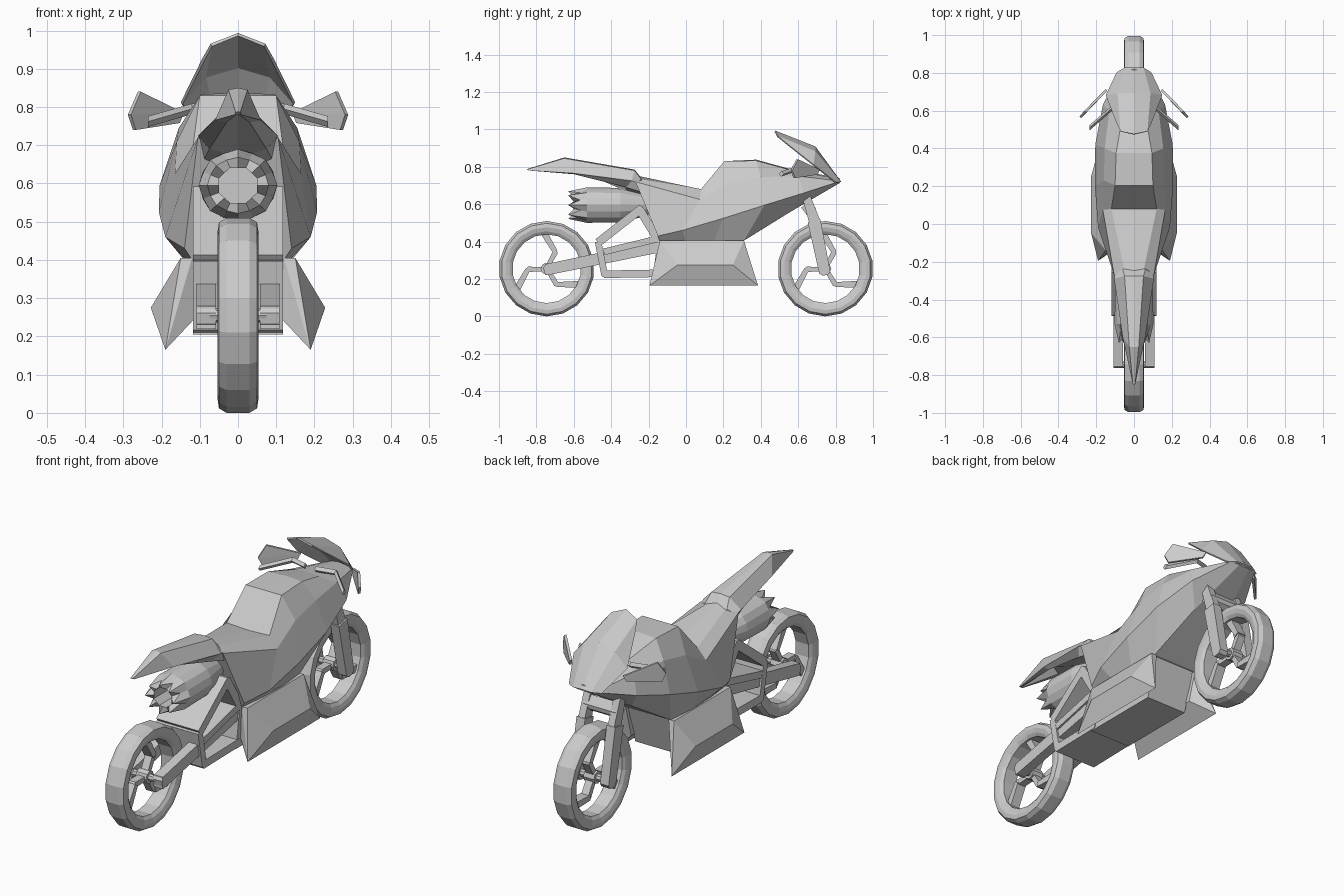
import bpy, bmesh
from math import sin, cos, pi, radians
from mathutils import Vector

if "Cube" in bpy.data.objects:
    bpy.data.objects.remove(bpy.data.objects["Cube"])


def finish(name, bm, mirror=False, thick=0):
    bmesh.ops.remove_doubles(bm, verts=bm.verts, dist=1e-5)
    bmesh.ops.recalc_face_normals(bm, faces=bm.faces)
    me = bpy.data.meshes.new(name)
    bm.to_mesh(me)
    bm.free()
    ob = bpy.data.objects.new(name, me)
    bpy.context.collection.objects.link(ob)
    if mirror:
        ob.modifiers.new("mirror", 'MIRROR')
    if thick:
        m = ob.modifiers.new("thick", 'SOLIDIFY')
        m.thickness = thick
        m.offset = 0
    return ob


def grid(bm, rows, ring=False, wrap=False, caps=()):
    """Skin between rows of points; ring closes each row, wrap closes the series."""
    vs = [[bm.verts.new(p) for p in r] for r in rows]
    n = len(rows[0])
    for i in range(len(vs) if wrap else len(vs) - 1):
        a, b = vs[i], vs[(i + 1) % len(vs)]
        for j in range(n if ring else n - 1):
            k = (j + 1) % n
            bm.faces.new((a[j], a[k], b[k], b[j]))
    for c in caps:
        bm.faces.new(vs[c])


def prism(bm, pts, x0, x1):
    """Side-view (y, z) outline pushed across x."""
    grid(bm, [[(x, y, z) for y, z in pts] for x in (x0, x1)], ring=True, caps=(0, 1))


def bar(bm, p, q, w0, w1, x0, x1):
    p, q = Vector(p), Vector(q)
    d = (q - p).normalized()
    n = Vector((-d.y, d.x))
    prism(bm, [p + n * w0 / 2, q + n * w1 / 2, q + d * w1 * .25 + n * w1 * .25,
               q + d * w1 * .25 - n * w1 * .25, q - n * w1 / 2, p - n * w0 / 2], x0, x1)


def hull(name, pts, mirror=True):
    bm = bmesh.new()
    for p in pts:
        bm.verts.new(p)
    bmesh.ops.convex_hull(bm, input=bm.verts)
    return finish(name, bm, mirror)


# wheels: tyre ring, hub and three kinked spokes
half = [(.03, .255), (.05, .243), (.053, .222), (.047, .2), (.036, .184)]
profile = half + [(-x, r) for x, r in reversed(half)]
for name, cy in (("rear", -.745), ("front", .745)):
    bm = bmesh.new()
    N = 18
    grid(bm, [[(x, cy + r * cos(2 * pi * (i + .5) / N), .255 + r * sin(2 * pi * (i + .5) / N))
               for x, r in profile] for i in range(N)], ring=True, wrap=True)
    finish(name + "_tyre", bm)
    bm = bmesh.new()
    for x, r in ((.03, .032), (.075, .018)):
        prism(bm, [(cy + r * cos(k * pi / 4), .255 + r * sin(k * pi / 4)) for k in range(8)], -x, x)
    for k in range(3):
        pts = []
        for r, a in ((.02, 65), (.1, 62), (.19, 94)):
            t = radians(a + 120 * k)
            pts.append((cy + r * cos(t), .255 + r * sin(t)))
        bar(bm, pts[0], pts[1], .024, .028, -.02, .02)
        bar(bm, pts[1], pts[2], .026, .036, -.025, .025)
    finish(name + "_spokes", bm)

# fairing, seat and tank: half strips from centre top to centre bottom
body = [
    [(0, -.25, .75), (.05, -.25, .735), (.105, -.27, .72), (.14, -.15, .43), (.12, -.14, .4), (0, -.14, .4)],
    [(0, .08, .675), (.12, .08, .68), (.165, .075, .625), (.19, -.02, .46), (.14, 0, .405), (0, 0, .405)],
    [(0, .205, .83), (.1, .205, .83), (.16, .23, .71), (.207, .2, .525), (.145, .15, .405), (0, .15, .405)],
    [(0, .375, .838), (.095, .375, .833), (.155, .4, .745), (.205, .42, .595), (.13, .31, .405), (0, .31, .405)],
    [(0, .55, .79), (.065, .55, .785), (.13, .6, .75), (.165, .63, .66), (.09, .56, .56), (0, .56, .56)],
    [(0, .82, .74), (.04, .81, .735), (.07, .81, .725), (.075, .81, .718), (.03, .82, .712), (0, .82, .712)],
]
bm = bmesh.new()
grid(bm, body, caps=(0, -1))
finish("body_fairing", bm, True)

# tail
tail = [
    [(0, -.235, .735), (.06, -.24, .735), (.1, -.26, .715), (.09, -.22, .66), (0, -.22, .645)],
    [(0, -.275, .785), (.05, -.275, .78), (.105, -.29, .725), (.075, -.32, .69), (0, -.32, .67)],
    [(0, -.65, .85), (.025, -.65, .845), (.06, -.6, .765), (.03, -.6, .76), (0, -.6, .79)],
    [(0, -.85, .788), (.006, -.85, .786), (.008, -.84, .78), (.004, -.84, .78), (0, -.84, .78)],
]
bm = bmesh.new()
grid(bm, tail, caps=(0, -1))
finish("tail", bm, True)

# windscreen shell
screen = [
    [(0, .475, .99), (.07, .49, .962), (.09, .535, .925)],
    [(0, .69, .905), (.085, .69, .88), (.147, .68, .81)],
    [(0, .825, .72), (.05, .825, .718), (.09, .8, .715)],
]
bm = bmesh.new()
grid(bm, screen)
finish("windscreen", bm, True, .008)

# belly side panels and engine block
hull("belly_panel", [(.12, -.14, .405), (.12, .31, .405), (.15, -.14, .405), (.15, .31, .405),
                     (.228, -.045, .275), (.228, .25, .275), (.19, -.195, .165), (.19, .385, .165),
                     (.11, -.14, .25), (.11, .28, .25)])
bm = bmesh.new()
prism(bm, [(-.18, .205), (.24, .205), (.3, .41), (-.15, .41)], -.115, .115)
finish("engine_block", bm)

# rear frame: full-width beams
bm = bmesh.new()
for p, q, w in (((-.47, .395), (-.24, .575), .045), ((-.47, .4), (-.435, .22), .035),
                ((-.44, .225), (-.16, .23), .04), ((-.25, .575), (-.15, .41), .045),
                ((-.44, .345), (-.15, .415), .035)):
    bar(bm, p, q, w, w, -.118, .118)
finish("rear_frame", bm)

# swingarm legs and front fork legs
bm = bmesh.new()
bar(bm, (-.14, .375), (-.745, .25), .065, .06, .058, .108)
bar(bm, (-.755, .25), (-.74, .25), .06, .06, .058, .108)
finish("swingarm", bm, True)
bm = bmesh.new()
bar(bm, (.685, .51), (.742, .235), .07, .06, .06, .108)
bar(bm, (.63, .68), (.69, .5), .04, .06, .064, .1)
finish("fork_leg", bm, True)
bm = bmesh.new()
bar(bm, (.64, .6), (.67, .56), .06, .06, -.09, .09)
finish("fork_crown", bm)

# exhaust can with eight pointed petals round the outlet
bm = bmesh.new()
rings = [(-.2, .06, .06, -.2), (-.35, .1, .1, -.35), (-.53, .103, .098, -.53),
         (-.63, .08, .078, -.565), (-.6, .05, .054, -.6), (-.45, .05, .054, -.45)]
grid(bm, [[((ra if k % 2 == 0 else rb) * cos(k * pi / 8),
            ya if k % 2 == 0 else yb,
            .595 + .92 * (ra if k % 2 == 0 else rb) * sin(k * pi / 8)) for k in range(16)]
          for ya, ra, rb, yb in rings], ring=True, caps=(0, -1))
finish("exhaust", bm)

# handlebars: short square-section path
bm = bmesh.new()
path = [(.03, .58, .80), (.12, .61, .795), (.235, .51, .762)]
r = .014
grid(bm, [[(x, y + r, z), (x, y, z + r), (x, y - r, z), (x, y, z - r)] for x, y, z in path],
     ring=True, caps=(0, -1))
finish("handlebar", bm, True)

# mirrors: thin angled plates
edge = [(.15, .715, .785), (.262, .6, .84), (.288, .57, .78), (.275, .585, .74), (.16, .705, .758)]
hull("wing_mirror", edge + [(x - .008, y - .01, z) for x, y, z in edge])
